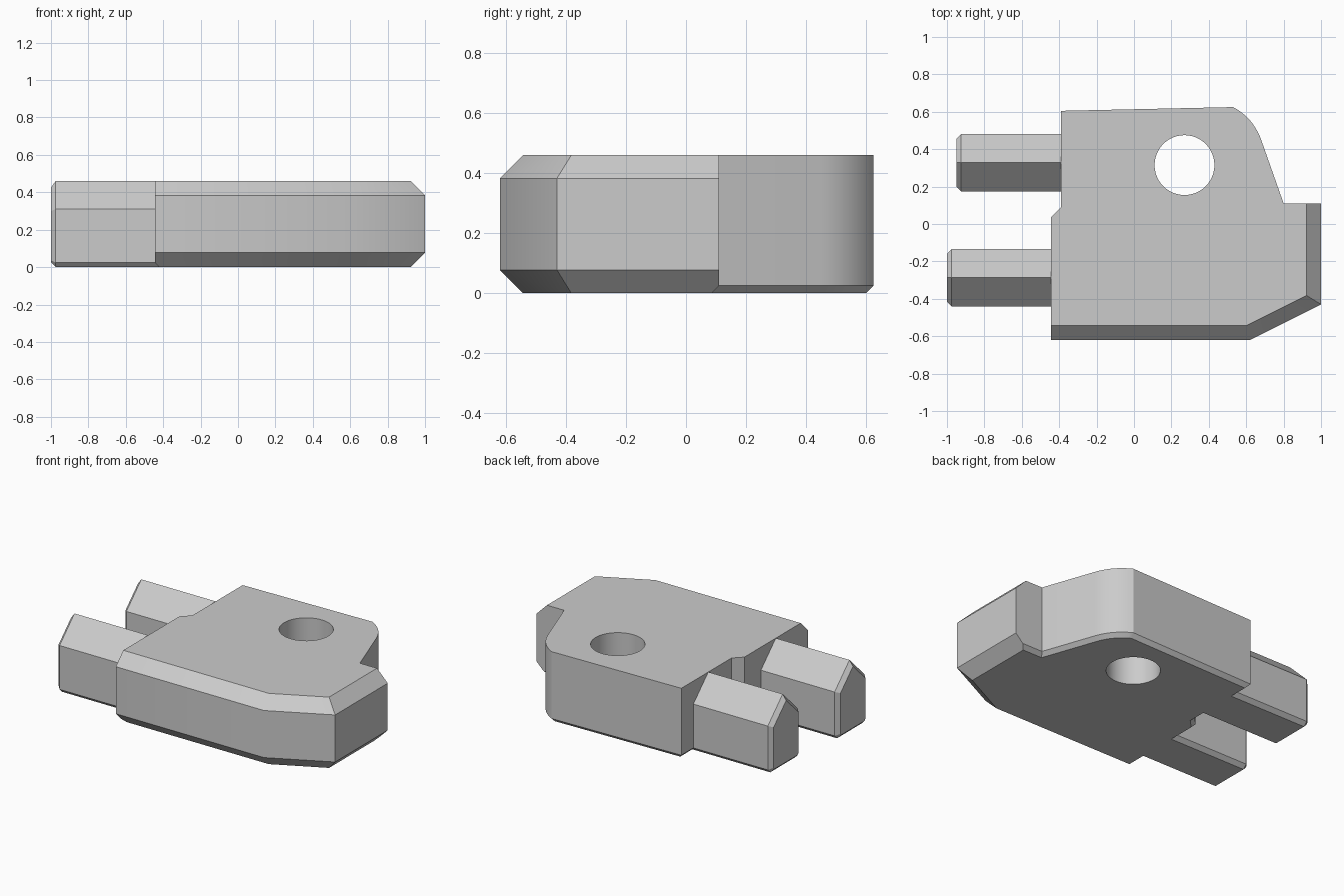
import bpy, bmesh, math
from mathutils import Vector, Matrix

if "Cube" in bpy.data.objects:
    bpy.data.objects.remove(bpy.data.objects["Cube"], do_unlink=True)

HEIGHT, BIG, SMALL = 0.46, 0.077, 0.025

grey = bpy.data.materials.new("plain grey")
grey.use_nodes = True
colour = (0.6, 0.6, 0.6, 1)
grey.diffuse_color = colour
grey.node_tree.nodes["Principled BSDF"].inputs["Base Color"].default_value = colour


def inset(points, distances):
    """Move each edge of a counter-clockwise polygon inward by its own distance."""
    pts = [Vector(p) for p in points]
    n = len(pts)
    normals = []
    for i in range(n):
        d = (pts[(i + 1) % n] - pts[i]).normalized()
        normals.append(Vector((-d.y, d.x)))
    result = []
    for i in range(n):
        rows = Matrix((normals[i - 1], normals[i]))
        result.append(pts[i] + rows.inverted() @ Vector((distances[i - 1], distances[i])))
    return result


def loft(rings):
    """Skin a list of matching 3D rings and cap both ends."""
    bm = bmesh.new()
    loops = [[bm.verts.new(p) for p in ring] for ring in rings]
    n = len(loops[0])
    for a, b in zip(loops, loops[1:]):
        for i in range(n):
            j = (i + 1) % n
            bm.faces.new((a[i], a[j], b[j], b[i]))
    bm.faces.new(loops[0][::-1])
    bm.faces.new(loops[-1])
    return bm


def finish(bm, name):
    bmesh.ops.recalc_face_normals(bm, faces=bm.faces)
    mesh = bpy.data.meshes.new(name)
    bm.to_mesh(mesh)
    bm.free()
    mesh.materials.append(grey)
    obj = bpy.data.objects.new(name, mesh)
    bpy.context.collection.objects.link(obj)
    return obj


# Plate outline, with a curved shoulder at the back
start, control, end = Vector((0.68, 0.45)), Vector((0.638, 0.567)), Vector((0.53, 0.625))
shoulder = []
for k in range(11):
    t = k / 10
    shoulder.append(start * (1 - t) ** 2 + control * 2 * t * (1 - t) + end * t * t)
outline = [(-0.445, -0.62), (0.62, -0.62), (1, -0.43), (1, 0.11), (0.8, 0.11)]
outline += shoulder + [(-0.39, 0.605), (-0.39, 0.09), (-0.445, 0.035)]

# Plate body with a fine chamfer along the bottom of the back and left
rim = inset(outline, [0] * 3 + [SMALL] * (len(outline) - 3))
body = loft([[(p[0], p[1], 0) for p in rim],
             [(p[0], p[1], SMALL) for p in outline],
             [(p[0], p[1], HEIGHT) for p in outline]])

# Broad chamfers above and below the front, slanted and right sides
for i in range(3):
    a, b = Vector(outline[i]), Vector(outline[i + 1])
    d = (b - a).normalized()
    for z, up in ((HEIGHT, 1), (0, -1)):
        cut = bmesh.ops.bisect_plane(
            body, geom=body.verts[:] + body.edges[:] + body.faces[:], dist=1e-5,
            plane_co=(a.x, a.y, z - up * BIG), plane_no=(d.y, -d.x, up),
            clear_outer=True)
        edges = [e for e in cut["geom_cut"] if isinstance(e, bmesh.types.BMEdge)]
        bmesh.ops.holes_fill(body, edges=edges, sides=0)
plate = finish(body, "plate")

# Round hole through the plate
drill = bmesh.new()
bmesh.ops.create_cone(drill, cap_ends=True, segments=48, radius1=0.16, radius2=0.16,
                      depth=1, matrix=Matrix.Translation((0.27, 0.315, 0.2)))
cutter = finish(drill, "hole_cutter")
cutter.hide_render = True
hole = plate.modifiers.new("hole", 'BOOLEAN')
hole.operation, hole.solver, hole.object = 'DIFFERENCE', 'EXACT', cutter
bpy.context.view_layer.update()
drilled = bpy.data.meshes.new_from_object(
    plate.evaluated_get(bpy.context.evaluated_depsgraph_get()))
plate.modifiers.clear()
plate.data = drilled
bpy.data.objects.remove(cutter, do_unlink=True)


# Gabled prongs with chamfered tips on the right side
def prong(name, tip, root, y):
    half, eave = 0.153, 0.31
    section = [(SMALL - half, 0), (half - SMALL, 0), (half, SMALL), (half, eave),
               (0, HEIGHT), (-half, eave), (-half, SMALL)]
    small = inset(section, [SMALL] * len(section))
    rings = [(tip, small), (tip + SMALL, section), (root + SMALL, section)]
    return finish(loft([[(x, y + p[0], p[1]) for p in ring] for x, ring in rings]), name)


parts = [plate, prong("front_prong", -1, -0.445, -0.287),
         prong("back_prong", -0.95, -0.39, 0.328)]

# Smooth the curved surfaces and keep the chamfers crisp
bpy.ops.object.select_all(action='DESELECT')
for part in parts:
    part.select_set(True)
bpy.context.view_layer.objects.active = plate
bpy.ops.object.shade_smooth_by_angle(angle=math.radians(30))
